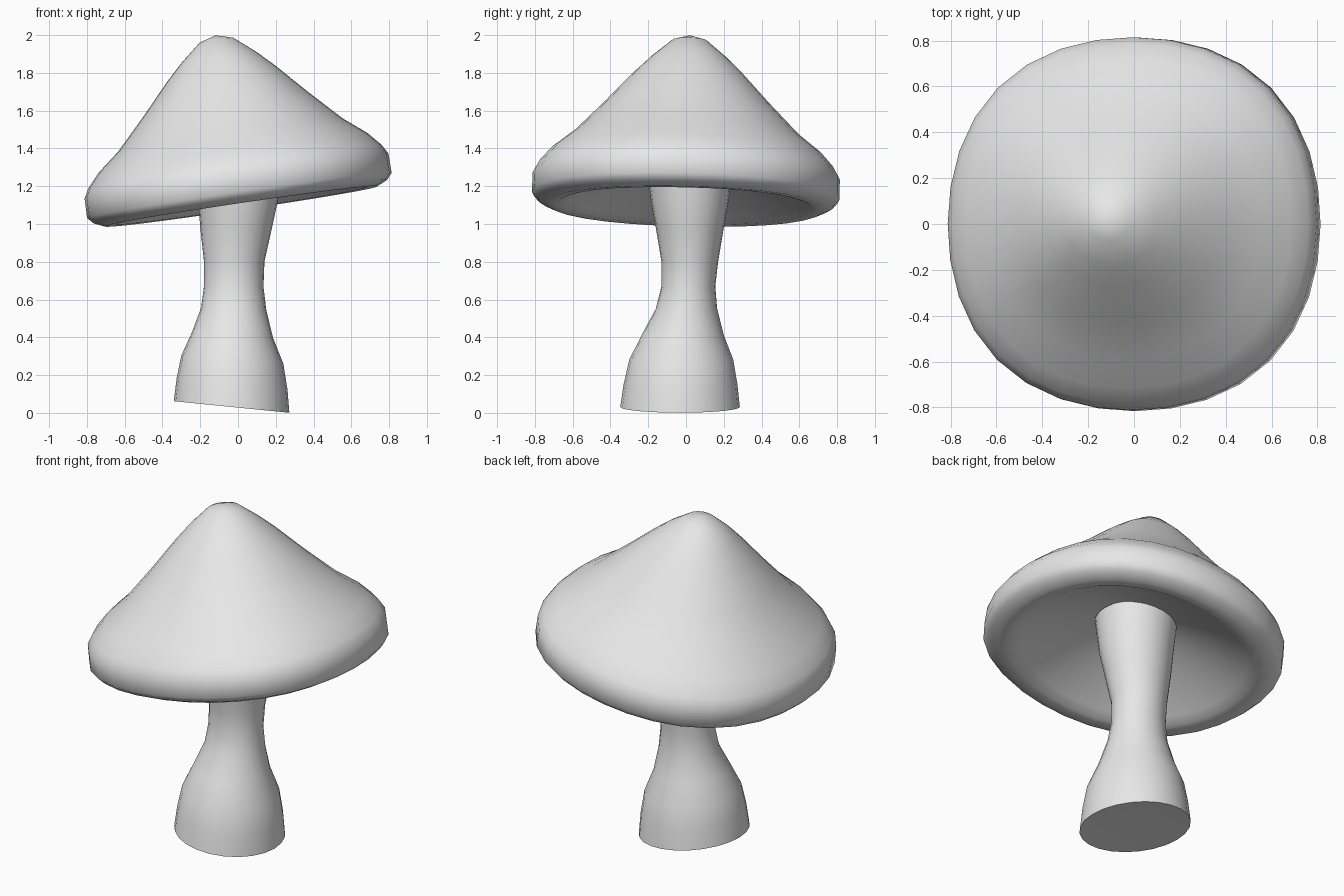
import bpy
import bmesh
from math import cos, sin, pi, radians
from mathutils import Matrix

start_cube = bpy.data.objects.get("Cube")
if start_cube:
    bpy.data.objects.remove(start_cube, do_unlink=True)

# One plain grey clay colour
grey = bpy.data.materials.new("plain_grey")
grey.use_nodes = True
grey.diffuse_color = (0.8, 0.8, 0.8, 1)
shader = next(n for n in grey.node_tree.nodes if n.type == "BSDF_PRINCIPLED")
shader.inputs["Base Color"].default_value = grey.diffuse_color


def loft(name, rings, first_pole, last_pole, sharp_angle, transform=Matrix()):
    """Bridge closed rings of points and close both ends with a fan."""
    bm = bmesh.new()
    loops = [[bm.verts.new(point) for point in ring] for ring in rings]
    count = len(loops[0])
    for upper, lower in zip(loops, loops[1:]):
        for i in range(count):
            j = (i + 1) % count
            bm.faces.new((upper[i], lower[i], lower[j], upper[j]))
    for loop, pole in ((loops[0], first_pole), (loops[-1], last_pole)):
        tip = bm.verts.new(pole)
        for i in range(count):
            bm.faces.new((tip, loop[i], loop[(i + 1) % count]))
    bmesh.ops.recalc_face_normals(bm, faces=bm.faces)
    bm.transform(transform)
    mesh = bpy.data.meshes.new(name)
    bm.to_mesh(mesh)
    bm.free()
    mesh.materials.append(grey)
    obj = bpy.data.objects.new(name, mesh)
    bpy.context.collection.objects.link(obj)
    bpy.ops.object.select_all(action="DESELECT")
    obj.select_set(True)
    bpy.context.view_layer.objects.active = obj
    bpy.ops.object.shade_smooth_by_angle(angle=radians(sharp_angle))
    return obj


def cap_ring(radius, height, count=32):
    """Circle that turns slightly square towards the rim."""
    points = []
    for i in range(count):
        angle = 2 * pi * i / count
        r = radius * (1 + 0.02 * radius * (1 - cos(4 * angle)))
        points.append((r * cos(angle), r * sin(angle), height))
    return points


def stem_ring(left, right, front, back, height, slope, count=24):
    """Ellipse through four side positions, sloping down towards +x."""
    points = []
    for i in range(count):
        angle = 2 * pi * i / count
        x = (left + right) / 2 + (right - left) / 2 * cos(angle)
        y = (front + back) / 2 + (back - front) / 2 * sin(angle)
        points.append((x, y, height - slope * x))
    return points


# Cap: outer bell, rounded rim, then the hollow underside (radius, height)
cap_profile = [
    (0.09, 0.782), (0.2, 0.69), (0.29, 0.602), (0.44, 0.44), (0.6, 0.275),
    (0.72, 0.178), (0.785, 0.105), (0.813, 0.055), (0.815, -0.05),
    (0.785, -0.083), (0.73, -0.108), (0.67, -0.105), (0.62, -0.075),
    (0.42, 0.025), (0.2, 0.11),
]
tilt = (Matrix.Translation((0, 0, 1.2))
        @ Matrix.Rotation(radians(-8.4), 4, "Y")
        @ Matrix.Rotation(radians(-1.4), 4, "X"))
loft("cap", [cap_ring(r, z) for r, z in cap_profile],
     (0, 0, 0.808), (0, 0, 0.16), 65, tilt)

# Stem: flared foot, narrow waist (left, right, front, back, height, slope)
stem_sections = [
    (-0.23, 0.23, -0.21, 0.25, 1.32, 0),
    (-0.21, 0.21, -0.185, 0.225, 1.12, 0),
    (-0.2, 0.18, -0.16, 0.2, 0.98, 0),
    (-0.18, 0.14, -0.13, 0.17, 0.8, 0),
    (-0.18, 0.135, -0.13, 0.155, 0.67, 0.02),
    (-0.195, 0.15, -0.16, 0.165, 0.55, 0.04),
    (-0.245, 0.185, -0.235, 0.2, 0.41, 0.06),
    (-0.3, 0.24, -0.3, 0.25, 0.28, 0.08),
    (-0.325, 0.262, -0.33, 0.272, 0.15, 0.1),
    (-0.34, 0.272, -0.348, 0.285, 0.028, 0.1),
]
loft("stem", [stem_ring(*section) for section in stem_sections],
     (0, 0.02, 1.32), (-0.03, -0.03, 0.045), 50)
